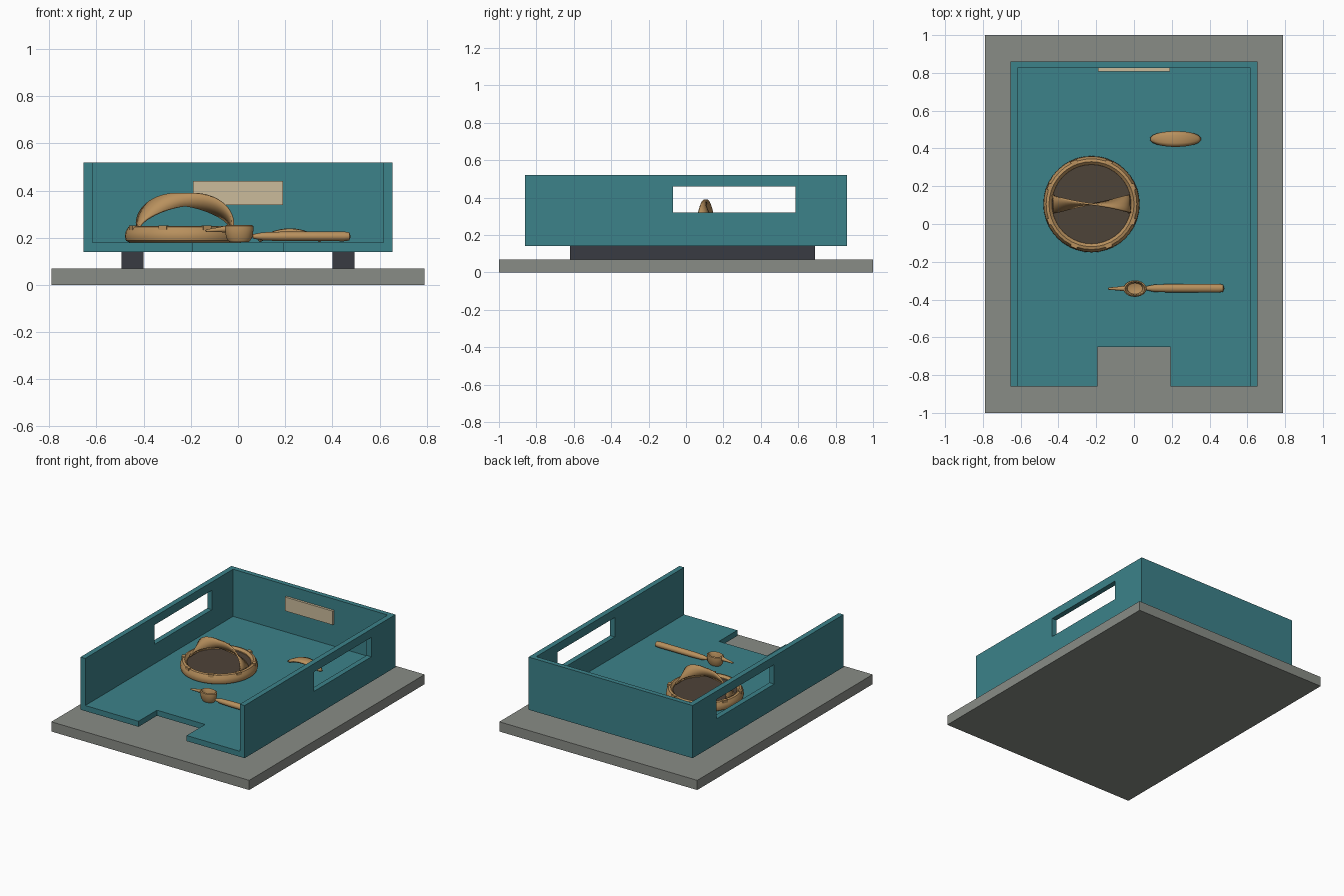
import bpy, bmesh
from math import sin, cos, pi, radians
from mathutils import Vector, Matrix

if "Cube" in bpy.data.objects:
    bpy.data.objects.remove(bpy.data.objects["Cube"], do_unlink=True)


def material(name, *rgb):
    m = bpy.data.materials.new(name)
    m.use_nodes = True
    m.diffuse_color = (*rgb, 1)
    m.node_tree.nodes["Principled BSDF"].inputs["Base Color"].default_value = (*rgb, 1)
    return m


TEAL = material("teal", .045, .223, .254)
GREY = material("stone grey", .25, .265, .24)
CREAM = material("cream", .6, .5, .33)
WOOD = material("warm wood", .48, .28, .11)
BROWN = material("dark brown", .076, .056, .04)
CHARCOAL = material("charcoal", .04, .043, .054)


def finish(name, bm, mat, smooth=False):
    bmesh.ops.recalc_face_normals(bm, faces=bm.faces)
    me = bpy.data.meshes.new(name)
    bm.to_mesh(me)
    bm.free()
    me.materials.append(mat)
    ob = bpy.data.objects.new(name, me)
    bpy.context.collection.objects.link(ob)
    if smooth:
        bpy.ops.object.select_all(action='DESELECT')
        ob.select_set(True)
        bpy.context.view_layer.objects.active = ob
        bpy.ops.object.shade_smooth_by_angle(angle=radians(35))
    return ob


def box(name, x, y, z, mat):
    """Box from (low, high) ranges on each axis."""
    bm = bmesh.new()
    mid = Vector([(r[0] + r[1]) / 2 for r in (x, y, z)])
    size = Vector([r[1] - r[0] for r in (x, y, z)])
    bmesh.ops.create_cube(bm, size=1, matrix=Matrix.Translation(mid) @ Matrix.Diagonal(size).to_4x4())
    return finish(name, bm, mat)


def lathe(name, profile, matrix, mat, segs=32, closed=False):
    """Spin (radius, height) points about z, then place with the matrix."""
    bm = bmesh.new()
    pts = [bm.verts.new((r, 0, h)) for r, h in profile]
    edges = [bm.edges.new(p) for p in zip(pts, pts[1:])]
    if closed:
        edges.append(bm.edges.new((pts[-1], pts[0])))
    bmesh.ops.spin(bm, geom=pts + edges, cent=(0, 0, 0), axis=(0, 0, 1),
                   angle=2 * pi, steps=segs, use_duplicate=False)
    bmesh.ops.remove_doubles(bm, verts=bm.verts, dist=1e-4)
    bm.transform(matrix)
    return finish(name, bm, mat, True)


def strip(name, rows, thickness, mat):
    """Solid band through pairs of edge points."""
    bm = bmesh.new()
    vs = [[bm.verts.new(p) for p in row] for row in rows]
    for a, b in zip(vs, vs[1:]):
        for i in range(len(a) - 1):
            bm.faces.new((a[i], a[i + 1], b[i + 1], b[i]))
    ob = finish(name, bm, mat, True)
    mod = ob.modifiers.new("thickness", 'SOLIDIFY')
    mod.thickness = thickness
    mod.offset = 0
    return ob


# Base slab and runners
box("base_slab", (-.79, .79), (-1, 1), (0, .07), GREY)
for side, x in (("right", -.447), ("left", .447)):
    box(side + "_runner", (x - .046, x + .046), (-.62, .69), (.07, .14), CHARCOAL)

# Open-fronted tray, cut from one block
tray = box("tray", (-.655, .655), (-.86, .86), (.14, .52), TEAL)
cutters = [
    box("hollow_cutter", (-.617, .617), (-1, .825), (.18, .7), TEAL),
    box("notch_cutter", (-.192, .192), (-1, -.65), (.1, .3), TEAL),
    box("window_cutter", (-1, 1), (-.07, .585), (.32, .46), TEAL),
]
for c in cutters:
    c.hide_render = True
    mod = tray.modifiers.new("cut", 'BOOLEAN')
    mod.operation = 'DIFFERENCE'
    mod.solver = 'EXACT'
    mod.object = c
bpy.context.view_layer.update()
cut_mesh = bpy.data.meshes.new_from_object(tray.evaluated_get(bpy.context.evaluated_depsgraph_get()))
tray.modifiers.clear()
tray.data = cut_mesh
for c in cutters:
    bpy.data.objects.remove(c, do_unlink=True)

# Blank plate on the back wall
box("back_plate", (-.19, .19), (.808, .826), (.34, .44), CREAM)

# Round basket: rim, dark filling, bindings
centre = Vector((-.225, .105, 0))
place = Matrix.Translation(centre)
lathe("basket_rim", [(.208, .19), (.235, .18), (.25, .188), (.255, .205), (.252, .225),
                     (.24, .246), (.225, .25), (.21, .235)], place, WOOD, 40, True)
lathe("basket_filling", [(0, .182), (.213, .182), (.213, .228), (0, .228)], place, BROWN, 40)
for i in range(8):
    bm = bmesh.new()
    turn = Matrix.Rotation(pi / 8 + i * pi / 4, 4, 'Z')
    bmesh.ops.create_cube(bm, size=1, matrix=place @ turn @ Matrix.Translation((.237, 0, .243))
                          @ Matrix.Diagonal((.024, .036, .02, 1)))
    finish(f"rim_binding_{i + 1}", bm, WOOD)

# Twisted basket handle: flat at the ends, upright at the top
rows = []
N = 32
for i in range(N + 1):
    t = i / N
    mid = centre + Vector((-.2 * cos(pi * t), 0, .235 + .126 * sin(pi * t)))
    normal = Vector((-.126 * cos(pi * t), 0, .2 * sin(pi * t) + .05)).normalized()
    half = .028 + .02 * abs(cos(pi * t))
    side = (Vector((0, cos(pi * t), 0)) + normal * sin(pi * t)) * half
    rows.append((mid + side, mid, mid - side))
strip("basket_handle", rows, .01, WOOD)

# Ladle: oval cup, long grip, thin spout
cup = Matrix.Translation((.005, -.342, 0)) @ Matrix.Diagonal((1, .72, 1, 1))
lathe("ladle_cup", [(0, .183), (.042, .183), (.055, .2), (.061, .235), (.06, .25), (.052, .255),
                    (.046, .245), (.04, .215), (0, .205)], cup, WOOD, 24)
along_x = Matrix.Translation((.06, -.34, .206)) @ Matrix.Rotation(pi / 2, 4, 'Y')
lathe("ladle_grip", [(0, 0), (.01, .003), (.019, .045), (.022, .12), (.023, .39), (.019, .412),
                     (0, .418)], along_x @ Matrix.Diagonal((.9, 1, 1, 1)), WOOD, 16)
spout = Matrix.Translation((-.04, -.342, .238)) @ Matrix.Rotation(radians(-95), 4, 'Y')
lathe("ladle_spout", [(0, 0), (.015, .005), (.01, .045), (.006, .095), (0, .1)], spout, WOOD, 12)

# Arched leaf-shaped pod lying on the floor
rows = []
for i in range(21):
    u = -1 + i / 10
    half = .04 * max(1 - u * u, .01) ** .5
    x, z = .22 + .13 * u, .192 + .042 * (1 - u * u)
    rows.append([Vector((x, .45 + half * v, z - .008 * v * v)) for v in (-1, -.5, 0, .5, 1)])
strip("leaf_pod", rows, .012, WOOD)
